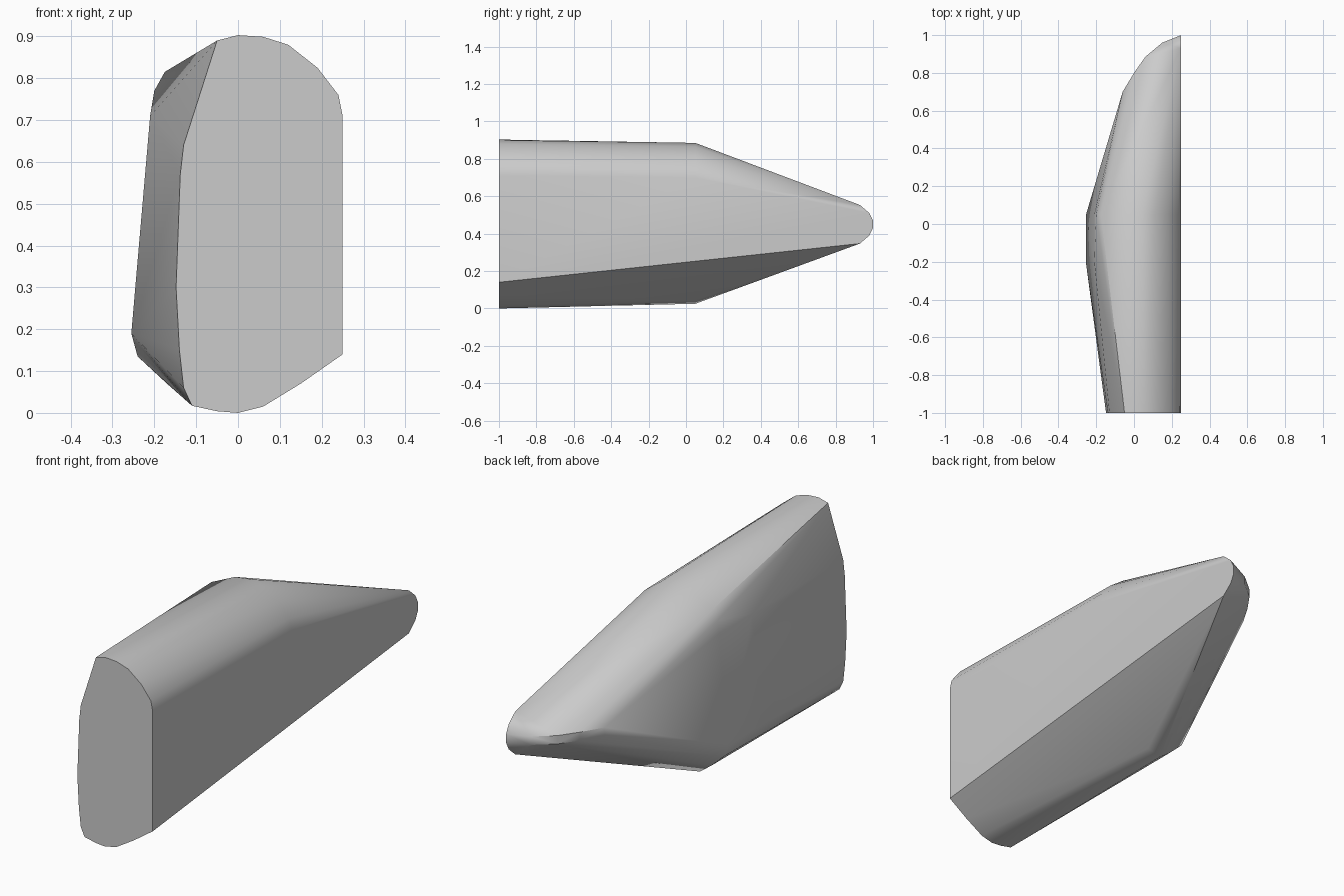
import bpy, bmesh, math

cube = bpy.data.objects.get("Cube")
if cube:
    bpy.data.objects.remove(cube)

# Grey material
grey = bpy.data.materials.new("light_grey")
grey.use_nodes = True
colour = (0.6, 0.6, 0.6, 1)
grey.diffuse_color = colour
grey.node_tree.nodes["Principled BSDF"].inputs["Base Color"].default_value = colour


def section(y, profile):
    """Place an (x, z) profile at depth y."""
    return [(x, y, z) for x, z in profile]


# Flat front end
points = section(-1, [
    (-.05, .89), (0, .903), (.06, .899), (.12, .88), (.19, .825), (.24, .76),
    (.25, .71), (.25, .14), (.15, .07), (.06, .015), (0, 0), (-.05, .004),
    (-.11, .017), (-.13, .06), (-.14, .15), (-.148, .3), (-.138, .57), (-.13, .64)])

# Bulging middle, where the taper begins
points += section(.05, [
    (.25, .70), (.235, .75), (.18, .815), (.11, .865), (.04, .885), (-.05, .873),
    (-.175, .815), (-.2, .77), (-.21, .71), (-.254, .19), (-.24, .135),
    (-.17, .07), (-.11, .025), (-.04, .045), (.02, .095)])
points += section(-.2, [(-.21, .71), (-.255, .19)])

# Rounded nose sweeping to the flat side
for x, y in [(-.06, .7), (0, .8), (.06, .885), (.15, .96), (.25, 1)]:
    points += [(x, y, .43), (x, y, .47)]
for y, half in [(.98, .06), (.93, .103)]:
    points += [(.25, y, .45 - half), (.25, y, .45 + half)]

# Closed convex shell through the sections
bm = bmesh.new()
for p in points:
    bm.verts.new(p)
hull = bmesh.ops.convex_hull(bm, input=bm.verts)
loose = {g for g in hull["geom_interior"] + hull["geom_unused"]
         if isinstance(g, bmesh.types.BMVert)}
bmesh.ops.delete(bm, geom=list(loose), context="VERTS")
bmesh.ops.dissolve_limit(bm, angle_limit=math.radians(1),
                         verts=bm.verts, edges=bm.edges)
bmesh.ops.recalc_face_normals(bm, faces=bm.faces)
mesh = bpy.data.meshes.new("tapered_shell")
bm.to_mesh(mesh)
bm.free()
mesh.materials.append(grey)

shell = bpy.data.objects.new("tapered_shell", mesh)
bpy.context.collection.objects.link(shell)
bpy.ops.object.select_all(action="DESELECT")
shell.select_set(True)
bpy.context.view_layer.objects.active = shell
bpy.ops.object.shade_smooth_by_angle(angle=math.radians(32))
